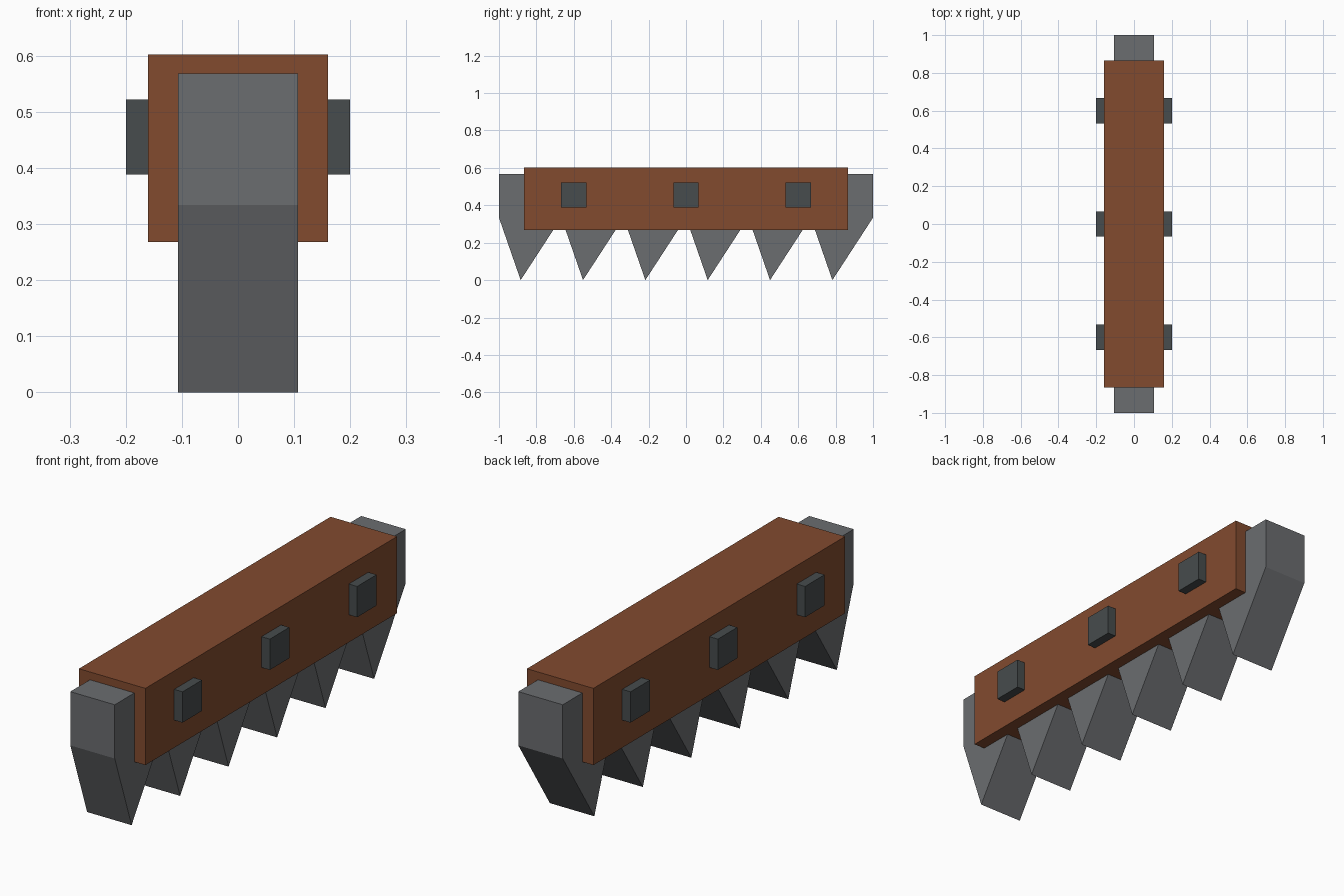
import bpy
import bmesh

if "Cube" in bpy.data.objects:
    bpy.data.objects.remove(bpy.data.objects["Cube"])


def material(name, rgb):
    m = bpy.data.materials.new(name)
    m.diffuse_color = (*rgb, 1.0)
    m.use_nodes = True
    m.node_tree.nodes["Principled BSDF"].inputs["Base Color"].default_value = m.diffuse_color
    return m


WOOD = material("brown wood", (0.223, 0.070, 0.028))
STEEL = material("grey steel", (0.147, 0.153, 0.162))
IRON = material("dark iron", (0.063, 0.072, 0.074))


def extrude_profile(name, profile, half_width, mat):
    """Extrude a closed (y, z) profile along x, symmetric about x = 0."""
    bm = bmesh.new()
    face = bm.faces.new([bm.verts.new((-half_width, y, z)) for y, z in profile])
    ext = bmesh.ops.extrude_face_region(bm, geom=[face])["geom"]
    verts = [v for v in ext if isinstance(v, bmesh.types.BMVert)]
    bmesh.ops.translate(bm, verts=verts, vec=(2 * half_width, 0, 0))
    bmesh.ops.recalc_face_normals(bm, faces=bm.faces)
    mesh = bpy.data.meshes.new(name)
    bm.to_mesh(mesh)
    bm.free()
    mesh.materials.append(mat)
    obj = bpy.data.objects.new(name, mesh)
    bpy.context.collection.objects.link(obj)
    return obj


def rect(y0, y1, z0, z1):
    return [(y0, z0), (y1, z0), (y1, z1), (y0, z1)]


# Toothed blade: six asymmetric teeth below a straight bar
TEETH, ROOT, TOP = 6, 0.334, 0.568
pitch = 2.0 / TEETH
blade = [(-1.0, ROOT)]
for i in range(TEETH):
    start = -1.0 + i * pitch
    blade += [(start + 0.116, 0.0), (start + pitch, ROOT)]
blade += [(1.0, TOP), (-1.0, TOP)]
extrude_profile("toothed_blade", blade, 0.107, STEEL)

# Wooden beam around the blade
extrude_profile("wooden_beam", rect(-0.865, 0.865, 0.268, 0.602), 0.16, WOOD)

# Square bolts running through the beam
for i, y in enumerate((-0.6, 0.0, 0.6)):
    extrude_profile(f"bolt_{i + 1}", rect(y - 0.067, y + 0.067, 0.388, 0.522), 0.2, IRON)
